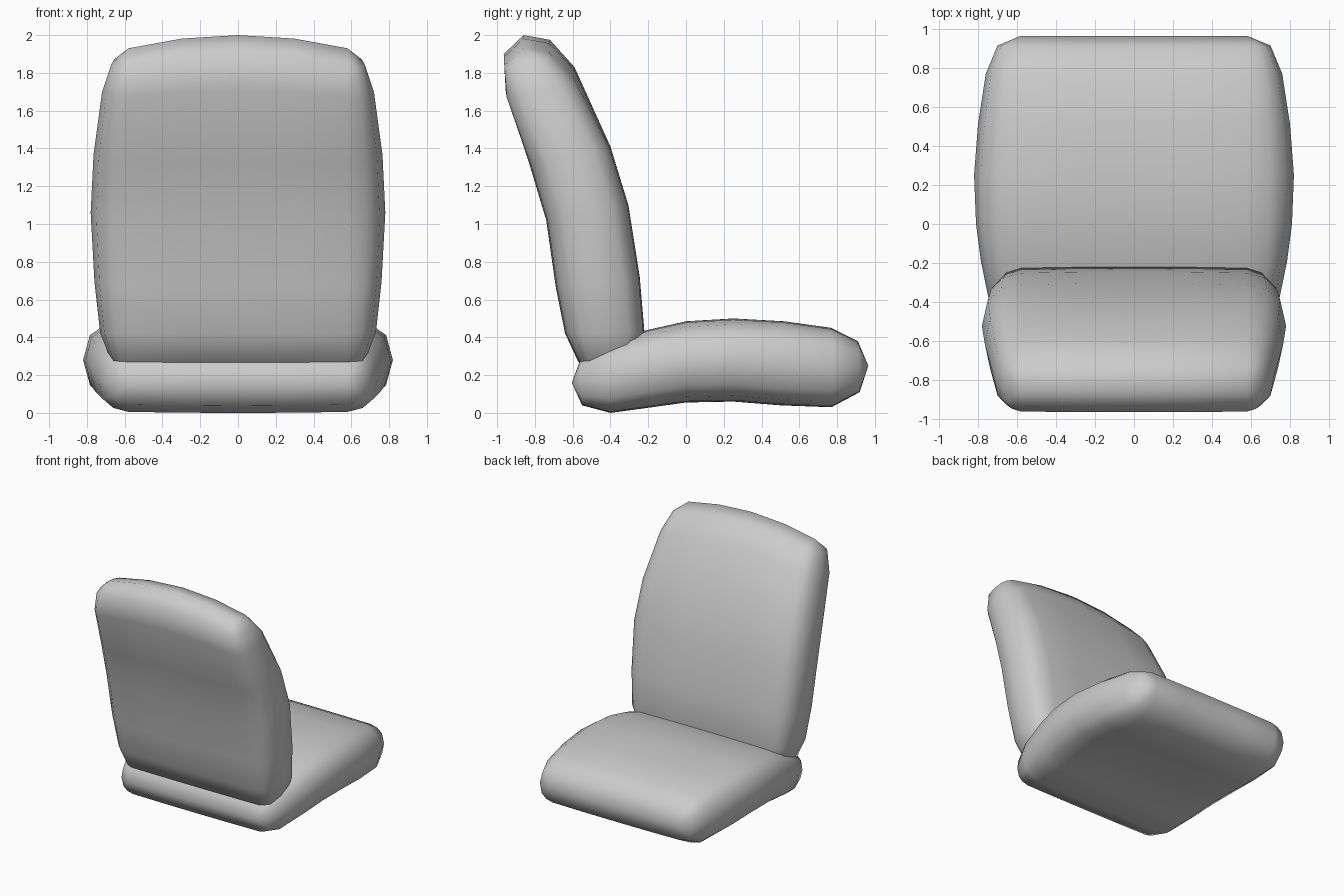
import bpy, bmesh

if "Cube" in bpy.data.objects:
    bpy.data.objects.remove(bpy.data.objects["Cube"])

INNER = 0.58  # half width of the flat middle of each cushion

# Upper half of the rounded cross-section: (edge factor, height fraction)
EDGE = [(1, 0.5), (0.85, 0.8), (0.5, 0.93), (0, 0.985)]


def section(top, bot, w):
    """Closed loop between a top and a bottom (y, z) point with half width w."""
    half = [(INNER + (w - INNER) * f, t) for f, t in EDGE]
    half += [(0.3, 0.997), (0, 1)]
    upper = half + [(-x, t) for x, t in half[-2::-1]]
    loop = upper + [(x, 1 - t) for x, t in upper[-2:0:-1]]
    return [(x, bot[0] + (top[0] - bot[0]) * t, bot[1] + (top[1] - bot[1]) * t)
            for x, t in loop]


def cushion(name, stations, warp=None):
    bm = bmesh.new()
    rings = []
    for top, bot, w in stations:
        pts = section(top, bot, w)
        if warp:
            pts = [warp(*p) for p in pts]
        rings.append([bm.verts.new(p) for p in pts])
    n = len(rings[0])
    for a, b in zip(rings, rings[1:]):
        for i in range(n):
            j = (i + 1) % n
            bm.faces.new((a[i], a[j], b[j], b[i]))
    # The end sections collapse to a ridge, which closes the form
    bmesh.ops.remove_doubles(bm, verts=bm.verts, dist=0.0005)
    bmesh.ops.recalc_face_normals(bm, faces=bm.faces)
    me = bpy.data.meshes.new(name)
    bm.to_mesh(me)
    bm.free()
    for p in me.polygons:
        p.use_smooth = True
    ob = bpy.data.objects.new(name, me)
    bpy.context.collection.objects.link(ob)
    return ob


# Seat cushion, rear to front edge: top point, bottom point, half width
cushion("seat_cushion", [
    ((-0.605, 0.16), (-0.605, 0.16), 0.58),
    ((-0.56, 0.28), (-0.55, 0.04), 0.68),
    ((-0.42, 0.37), (-0.40, 0.0), 0.74),
    ((-0.20, 0.44), (-0.18, 0.03), 0.785),
    ((0.0, 0.485), (0.0, 0.055), 0.81),
    ((0.25, 0.50), (0.25, 0.06), 0.82),
    ((0.52, 0.485), (0.50, 0.04), 0.80),
    ((0.77, 0.45), (0.77, 0.03), 0.76),
    ((0.91, 0.38), (0.92, 0.11), 0.70),
    ((0.965, 0.25), (0.965, 0.25), 0.58),
])


# Backrest, bottom to top: front point, rear point, half width
def arch(x, y, z):
    k = max(0.0, min(1.0, (z - 1.4) / 0.55))
    return x, y, z - 0.07 * k * (x / INNER) ** 2


cushion("backrest", [
    ((-0.42, 0.20), (-0.42, 0.20), 0.58),
    ((-0.26, 0.27), (-0.57, 0.27), 0.67),
    ((-0.22, 0.43), (-0.64, 0.42), 0.73),
    ((-0.245, 0.72), (-0.69, 0.67), 0.76),
    ((-0.305, 1.10), (-0.74, 1.02), 0.78),
    ((-0.40, 1.41), (-0.83, 1.32), 0.765),
    ((-0.59, 1.83), (-0.955, 1.71), 0.72),
    ((-0.72, 1.975), (-0.965, 1.90), 0.67),
    ((-0.86, 2.0), (-0.86, 2.0), 0.58),
], arch)
